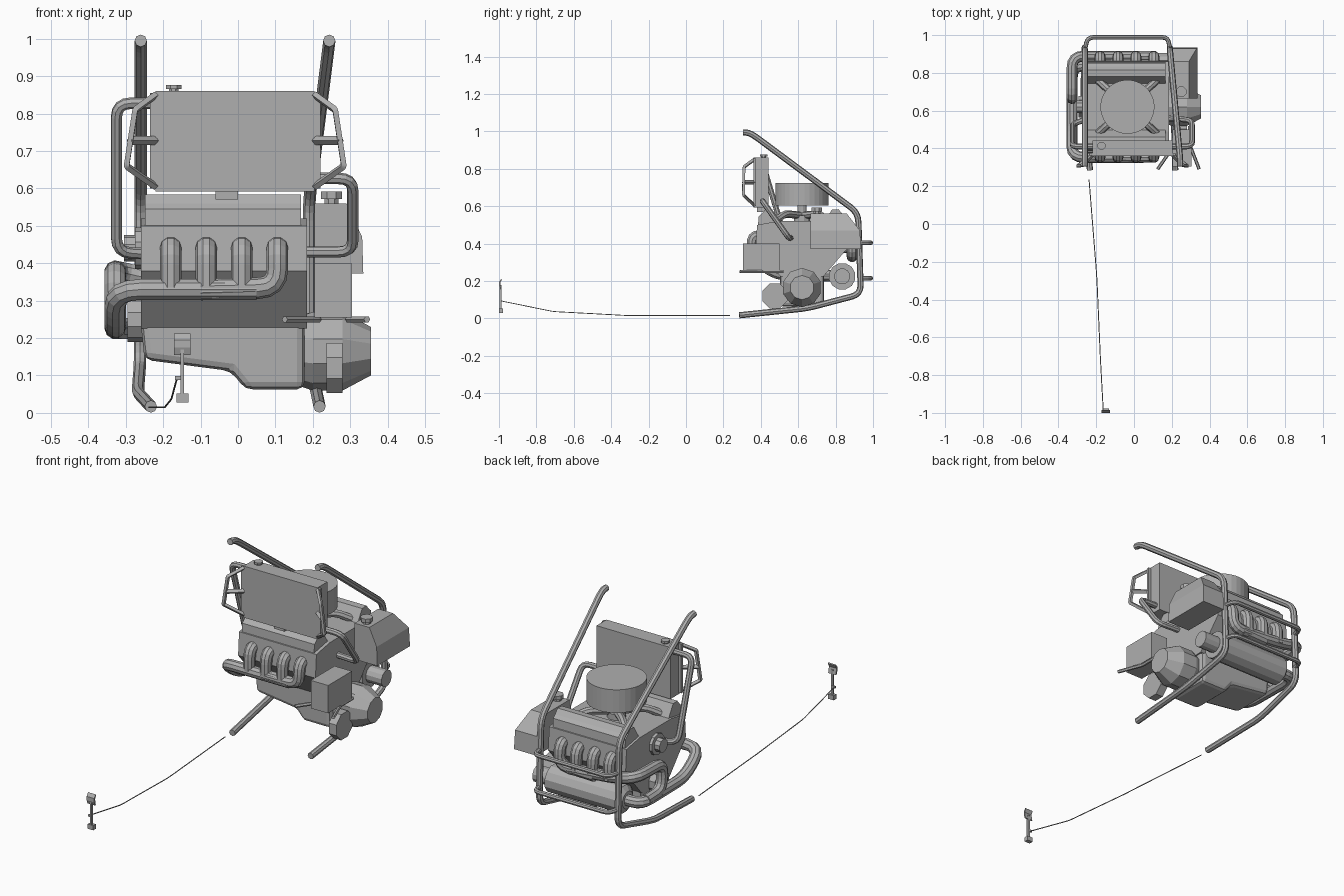
import bpy, bmesh, math
from mathutils import Vector

cube = bpy.data.objects.get("Cube")
if cube:
    bpy.data.objects.remove(cube, do_unlink=True)

grey = bpy.data.materials.new("plain_grey")
grey.use_nodes = True
grey.diffuse_color = (0.43, 0.43, 0.43, 1)
grey.node_tree.nodes["Principled BSDF"].inputs["Base Color"].default_value = (0.43, 0.43, 0.43, 1)

MID = 0.62      # depth of the crankshaft line


def add_mesh(name, bm, bevel=0):
    bmesh.ops.recalc_face_normals(bm, faces=bm.faces)
    me = bpy.data.meshes.new(name)
    bm.to_mesh(me)
    bm.free()
    me.materials.append(grey)
    ob = bpy.data.objects.new(name, me)
    bpy.context.collection.objects.link(ob)
    if bevel:
        mod = ob.modifiers.new("bevel", 'BEVEL')
        mod.width = bevel
        mod.segments = 2
        mod.limit_method = 'ANGLE'
    return ob


def hull(name, points):
    bm = bmesh.new()
    for p in points:
        bm.verts.new(p)
    bmesh.ops.convex_hull(bm, input=bm.verts)
    bmesh.ops.dissolve_limit(bm, angle_limit=0.01, verts=bm.verts, edges=bm.edges)
    return add_mesh(name, bm)


def box(name, xs, ys, zs):
    return hull(name, [(x, y, z) for x in xs for y in ys for z in zs])


def prism(name, profile, axis, a, b, bevel=0):
    """Extrude a closed profile along x (profile is y,z) or y (profile is x,z)."""
    bm = bmesh.new()
    place = (lambda t, p: (t, p[0], p[1])) if axis == 'X' else (lambda t, p: (p[0], t, p[1]))
    rings = [[bm.verts.new(place(t, p)) for p in profile] for t in (a, b)]
    bm.faces.new(rings[0])
    bm.faces.new(rings[1])
    for i in range(len(profile)):
        j = (i + 1) % len(profile)
        bm.faces.new((rings[0][i], rings[0][j], rings[1][j], rings[1][i]))
    return add_mesh(name, bm, bevel)


def lathe(name, rings, axis, centre, sides=10):
    """Rings of (position along axis, radius); centre is (y,z) or (x,y)."""
    bm = bmesh.new()
    loops = []
    for t, r in rings:
        loop = []
        for i in range(sides):
            a = math.tau * (i + 0.5) / sides
            u, v = centre[0] + r * math.cos(a), centre[1] + r * math.sin(a)
            loop.append(bm.verts.new((t, u, v) if axis == 'X' else (u, v, t)))
        loops.append(loop)
    bm.faces.new(loops[0])
    bm.faces.new(loops[-1])
    for low, high in zip(loops, loops[1:]):
        for i in range(sides):
            j = (i + 1) % sides
            bm.faces.new((low[i], low[j], high[j], high[i]))
    return add_mesh(name, bm)


def tube(name, points, radius, bend=0.04, res=2):
    """Pipe along a path whose corners are rounded."""
    pts = [Vector(p) for p in points]
    path = [pts[0]]
    for a, b, c in zip(pts, pts[1:], pts[2:]):
        start = b + (a - b).normalized() * min(bend, (a - b).length * 0.49)
        end = b + (c - b).normalized() * min(bend, (c - b).length * 0.49)
        for k in range(5):
            t = k / 4
            path.append(start * (1 - t) ** 2 + b * 2 * t * (1 - t) + end * t * t)
    path.append(pts[-1])
    cu = bpy.data.curves.new(name, 'CURVE')
    cu.dimensions = '3D'
    cu.bevel_depth = radius
    cu.bevel_resolution = res
    cu.use_fill_caps = True
    sp = cu.splines.new('POLY')
    sp.points.add(len(path) - 1)
    for q, p in zip(sp.points, path):
        q.co = (*p, 1)
    tmp = bpy.data.objects.new(name, cu)
    me = bpy.data.meshes.new_from_object(tmp)
    bpy.data.objects.remove(tmp)
    bpy.data.curves.remove(cu)
    me.name = name
    me.materials.clear()
    me.materials.append(grey)
    for f in me.polygons:
        f.use_smooth = False
    ob = bpy.data.objects.new(name, me)
    bpy.context.collection.objects.link(ob)
    return ob


# Engine block: symmetric V section
half = [(0.115, 0.225), (0.235, 0.365), (0.248, 0.38), (0.24, 0.5), (0.13, 0.52)]
section = [(MID - d, z) for d, z in half] + [(MID + d, z) for d, z in reversed(half)]
prism("engine_block", section, 'X', -0.26, 0.185)
pan = [(-0.262, 0.26), (-0.25, 0.142), (-0.02, 0.112), (0.02, 0.063), (0.178, 0.063), (0.178, 0.26)]
prism("oil_pan", pan, 'Y', MID - 0.118, MID + 0.118, 0.02)

# Gearbox, starter wheel and front pulleys
lathe("gearbox", [(0.17, 0.095), (0.2, 0.105), (0.28, 0.105), (0.355, 0.065)], 'X', (MID, 0.165))
lathe("starter_wheel", [(0.237, 0.072), (0.28, 0.072)], 'X', (0.475, 0.12), 8)
lathe("water_pump", [(-0.25, 0.055), (-0.275, 0.055), (-0.275, 0.035), (-0.305, 0.035)], 'X', (MID, 0.44))
lathe("crank_pulley", [(-0.25, 0.06), (-0.295, 0.06)], 'X', (MID, 0.25))

# Both cylinder banks: covers and exhaust headers
header_x = [-0.18, -0.085, 0.01, 0.105]
for side, label in ((-1, "front"), (1, "rear")):
    cover = [(0.235, 0.495), (0.232, 0.545), (0.215, 0.56), (0.195, 0.584), (0.16, 0.582), (0.12, 0.515)]
    prism(label + "_valve_cover", [(MID + side * d, z) for d, z in cover], 'X', -0.248, 0.168)
    y = MID + side * 0.268
    for i, x in enumerate(header_x):
        path = [(x, MID + side * 0.2, 0.44), (x, y, 0.445), (x, y, 0.335)]
        if i == 3:
            path.append((-0.1, y, 0.33))
        tube(f"{label}_header_{i + 1}", path, 0.029, 0.05, 3)

# Exhaust pipes and muffler with its narrow outlet
yf, yr = MID - 0.268, MID + 0.268
tube("front_exhaust_pipe", [(0.05, yf, 0.33), (-0.328, yf, 0.33), (-0.328, 0.48, 0.23),
                            (-0.328, 0.835, 0.225), (-0.23, 0.835, 0.225)], 0.029, 0.07, 3)
tube("rear_exhaust_pipe", [(0.05, yr, 0.33), (-0.2, yr, 0.35), (-0.328, yr, 0.38), (-0.328, 0.66, 0.375),
                           (-0.328, 0.67, 0.235), (-0.328, 0.8, 0.23)], 0.029, 0.06, 3)
lathe("muffler", [(-0.25, 0.045), (-0.23, 0.072), (0.18, 0.072), (0.18, 0.043), (0.27, 0.043)],
      'X', (0.835, 0.225), 12)

# Air cleaner on its carburettor, with four intake runners
cx = -0.035
lathe("air_cleaner", [(0.605, 0.143), (0.725, 0.143)], 'Z', (cx, MID), 32)
lathe("carburettor", [(0.5, 0.045), (0.55, 0.045), (0.55, 0.025), (0.61, 0.025)], 'Z', (cx, MID), 12)
for sx in (-1, 1):
    for sy in (-1, 1):
        tube("intake_runner", [(cx, MID, 0.55), (cx + sx * 0.1, MID + sy * 0.09, 0.56),
                               (cx + sx * 0.155, MID + sy * 0.14, 0.525)], 0.02, 0.03)

# Radiator with cap, mount, side guards and hoses
box("radiator", (-0.22, 0.205), (0.36, 0.442), (0.592, 0.86))
lathe("radiator_cap", [(0.86, 0.014), (0.866, 0.014), (0.866, 0.022), (0.877, 0.022)], 'Z', (-0.172, 0.415), 8)
box("radiator_mount", (-0.06, 0), (0.38, 0.44), (0.57, 0.6))
for edge, s, label in ((-0.22, -1, "right"), (0.205, 1, "left")):
    guard = [(edge, 0.365, 0.85), (edge + s * 0.055, 0.31, 0.81), (edge + s * 0.078, 0.307, 0.66),
             (edge, 0.365, 0.605)]
    tube(label + "_guard", guard, 0.01, 0.005, 0)
    tube(label + "_guard_strut", [(edge, 0.365, 0.728), (edge + s * 0.07, 0.308, 0.728)], 0.012, 0, 0)
    box(label + "_guard_strip", (edge, edge + s * 0.015), (0.362, 0.375), (0.6, 0.855))
tube("upper_hose", [(-0.2, 0.41, 0.828), (-0.325, 0.41, 0.828), (-0.325, 0.53, 0.43), (-0.24, 0.56, 0.425)], 0.0155)
tube("lower_hose", [(0.19, 0.41, 0.627), (0.307, 0.41, 0.627), (0.307, 0.55, 0.43), (0.17, 0.56, 0.43)], 0.0155)

# Fuel tank
hull("fuel_tank", [(x, y, z) for z, x2, y2 in ((0.372, 0.335, 0.935), (0.47, 0.332, 0.93), (0.56, 0.29, 0.86))
                   for x in (0.205, x2) for y in (0.665, y2)])
lathe("fuel_cap", [(0.56, 0.02), (0.572, 0.02), (0.572, 0.03), (0.592, 0.03)], 'Z', (0.25, 0.7), 8)

# Battery on its splayed tray rods
box("battery", (0.205, 0.305), (0.305, 0.5), (0.255, 0.4))
for x, tip in ((0.215, 0.125), (0.295, 0.345)):
    tube("tray_rod", [(x, 0.52, 0.25), (x, 0.42, 0.25), (tip, 0.29, 0.25)], 0.009, 0.01, 1)

# Tubular frame
for label, xs in (("right", (-0.26, -0.26, -0.262, -0.268, -0.233)), ("left", (0.244, 0.19, 0.19, 0.21, 0.218))):
    yz = [(0.345, 0.992), (0.92, 0.565), (0.935, 0.13), (0.65, 0.055), (0.285, 0.017)]
    rail = [(x, y, z) for x, (y, z) in zip(xs, yz)]
    tube(label + "_rail", [(xs[0], 0.305, 0.995)] + rail, 0.0165, 0.05)
for label, z in (("upper", 0.405), ("lower", 0.215)):
    tube(label + "_rear_bar", [(-0.26, 0.925, z), (-0.245, 0.988, z), (0.18, 0.988, z), (0.19, 0.925, z)],
         0.012, 0.03)

# Throttle pedal and cable
tube("throttle_cable", [(-0.163, -0.985, 0.093), (-0.178, -0.71, 0.037), (-0.196, -0.3, 0.015),
                        (-0.2, -0.24, 0.015), (-0.238, 0.235, 0.015)], 0.0025, 0.02, 1)
pad = [(-0.992, 0.155), (-1, 0.175), (-1, 0.195), (-0.988, 0.212), (-0.984, 0.208), (-0.993, 0.19), (-0.987, 0.157)]
prism("pedal_pad", pad, 'X', -0.171, -0.127)
box("pedal_stalk", (-0.154, -0.144), (-0.998, -0.986), (0.04, 0.18))
box("pedal_foot", (-0.165, -0.133), (-1, -0.978), (0.028, 0.052))
box("cable_arm", (-0.168, -0.148), (-0.992, -0.984), (0.088, 0.098))
